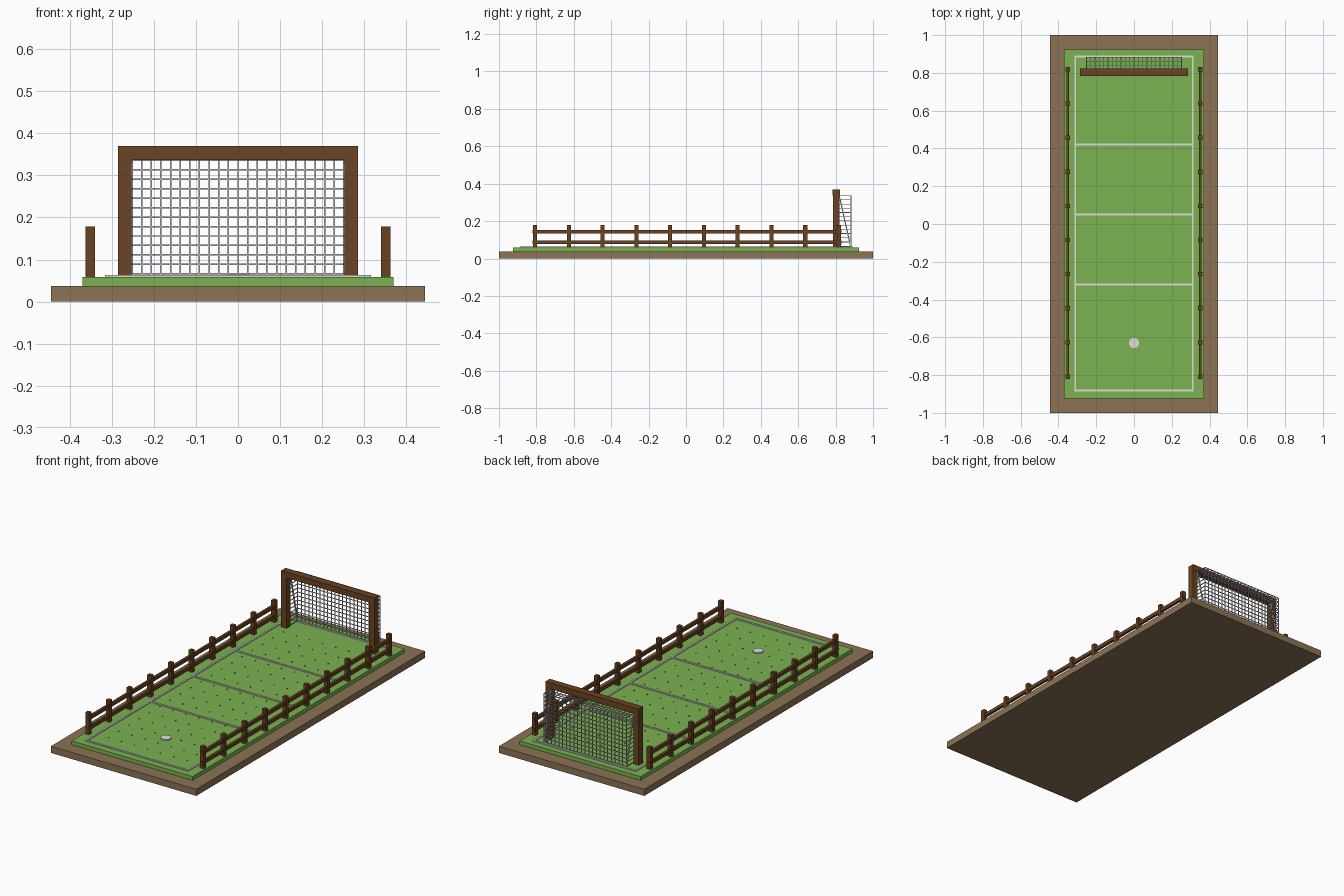
import bpy, bmesh, math
from mathutils import Vector, Matrix

if "Cube" in bpy.data.objects:
    bpy.data.objects.remove(bpy.data.objects["Cube"])


def material(name, rgb):
    m = bpy.data.materials.new(name)
    lin = [(c / 255 / 12.92) if c / 255 <= 0.04045 else ((c / 255 + 0.055) / 1.055) ** 2.4 for c in rgb]
    m.diffuse_color = (*lin, 1)
    m.use_nodes = True
    m.node_tree.nodes["Principled BSDF"].inputs["Base Color"].default_value = m.diffuse_color
    return m


SOIL = material("soil brown", (139, 115, 85))
GRASS = material("grass green", (124, 178, 82))
PAINT = material("line white", (222, 222, 218))
WOOD = material("goal wood", (107, 68, 35))
FENCE = material("fence wood", (104, 66, 33))
NET = material("net grey", (200, 200, 203))


def add_box(bm, x0, x1, y0, y1, z0, z1):
    mat = Matrix.Translation(((x0 + x1) / 2, (y0 + y1) / 2, (z0 + z1) / 2))
    mat = mat @ Matrix.Diagonal((x1 - x0, y1 - y0, z1 - z0, 1))
    bmesh.ops.create_cube(bm, size=1, matrix=mat)


def add_strand(bm, a, b, w):
    """Square rod of width w from a to b."""
    a, b = Vector(a), Vector(b)
    d = b - a
    rot = d.to_track_quat('Z', 'Y').to_matrix().to_4x4()
    mat = Matrix.Translation((a + b) / 2) @ rot @ Matrix.Diagonal((w, w, d.length, 1))
    bmesh.ops.create_cube(bm, size=1, matrix=mat)


def finish(name, bm, mat):
    me = bpy.data.meshes.new(name)
    bm.to_mesh(me)
    bm.free()
    ob = bpy.data.objects.new(name, me)
    me.materials.append(mat)
    bpy.context.collection.objects.link(ob)
    return ob


def boxes(name, mat, items):
    bm = bmesh.new()
    for it in items:
        add_box(bm, *it)
    return finish(name, bm, mat)


# ground slab and turf
TOP = 0.058
boxes("base_slab", SOIL, [(-0.445, 0.445, -1, 1, 0, 0.037)])
boxes("turf", GRASS, [(-0.37, 0.37, -0.925, 0.925, 0.037, TOP)])

# tiny grass tufts in a regular grid
tufts = []
for i in range(-3, 4):
    for j in range(-9, 9):
        x, y = i * 0.08, j * 0.09 + 0.02
        tufts.append((x - 0.002, x + 0.002, y - 0.002, y + 0.002, TOP, TOP + 0.004))
boxes("grass_tufts", GRASS, tufts)

# painted lines
LW, LZ = 0.005, TOP + 0.005
lines = [(-0.316, 0.316, y - LW, y + LW, TOP, LZ) for y in (-0.882, 0.886)]
lines += [(s * 0.311 - LW, s * 0.311 + LW, -0.877, 0.881, TOP, LZ) for s in (-1, 1)]
lines += [(-0.306, 0.306, y - LW, y + LW, TOP, LZ) for y in (-0.32, 0.05, 0.42)]
boxes("field_lines", PAINT, lines)

# penalty spot
bm = bmesh.new()
bmesh.ops.create_cone(bm, cap_ends=True, segments=24, radius1=0.027, radius2=0.027, depth=0.006,
                      matrix=Matrix.Translation((0, -0.63, TOP + 0.003)))
finish("penalty_spot", bm, PAINT)

# goal frame
boxes("goal_posts", WOOD, [(-0.285, -0.253, 0.785, 0.821, TOP, 0.337),
                           (0.253, 0.285, 0.785, 0.821, TOP, 0.337)])
boxes("goal_crossbar", WOOD, [(-0.285, 0.285, 0.784, 0.823, 0.337, 0.37)])

# goal net: back, roof and sides
X, YF, YB, Z0, Z1 = 0.252, 0.82, 0.882, 0.066, 0.336
W, COLS, ROWS = 0.0035, 22, 12
bm = bmesh.new()
for i in range(COLS + 1):
    x = -X + 2 * X * i / COLS
    add_strand(bm, (x, YB, Z0), (x, YB, Z1), W)
    add_strand(bm, (x, YF, Z1), (x, YB, Z1), W)
for j in range(ROWS + 1):
    z = Z0 + (Z1 - Z0) * j / ROWS
    add_strand(bm, (-X, YB, z), (X, YB, z), W)
    for s in (-X, X):
        add_strand(bm, (s, YF, z), (s, YB, z), W)
for k in (1, 2):
    y = YF + (YB - YF) * k / 3
    add_strand(bm, (-X, y, Z1), (X, y, Z1), W)
finish("goal_net", bm, NET)

# sloping net braces at both sides
bm = bmesh.new()
for s in (-X, X):
    add_strand(bm, (s, YF, Z1 - 0.004), (s, YB - 0.002, Z0), 0.006)
finish("net_braces", bm, NET)

# fences on both long sides
for s, side in ((-1, "left"), (1, "right")):
    c = s * 0.351
    posts = []
    for i in range(10):
        y = -0.807 + i * 1.625 / 9
        posts.append((c - 0.011, c + 0.011, y - 0.011, y + 0.011, TOP, 0.178))
    boxes("fence_posts_" + side, FENCE, posts)
    boxes("fence_rails_" + side, FENCE,
          [(c - 0.007, c + 0.007, -0.82, 0.832, z - 0.0095, z + 0.0095) for z in (0.088, 0.143)])
